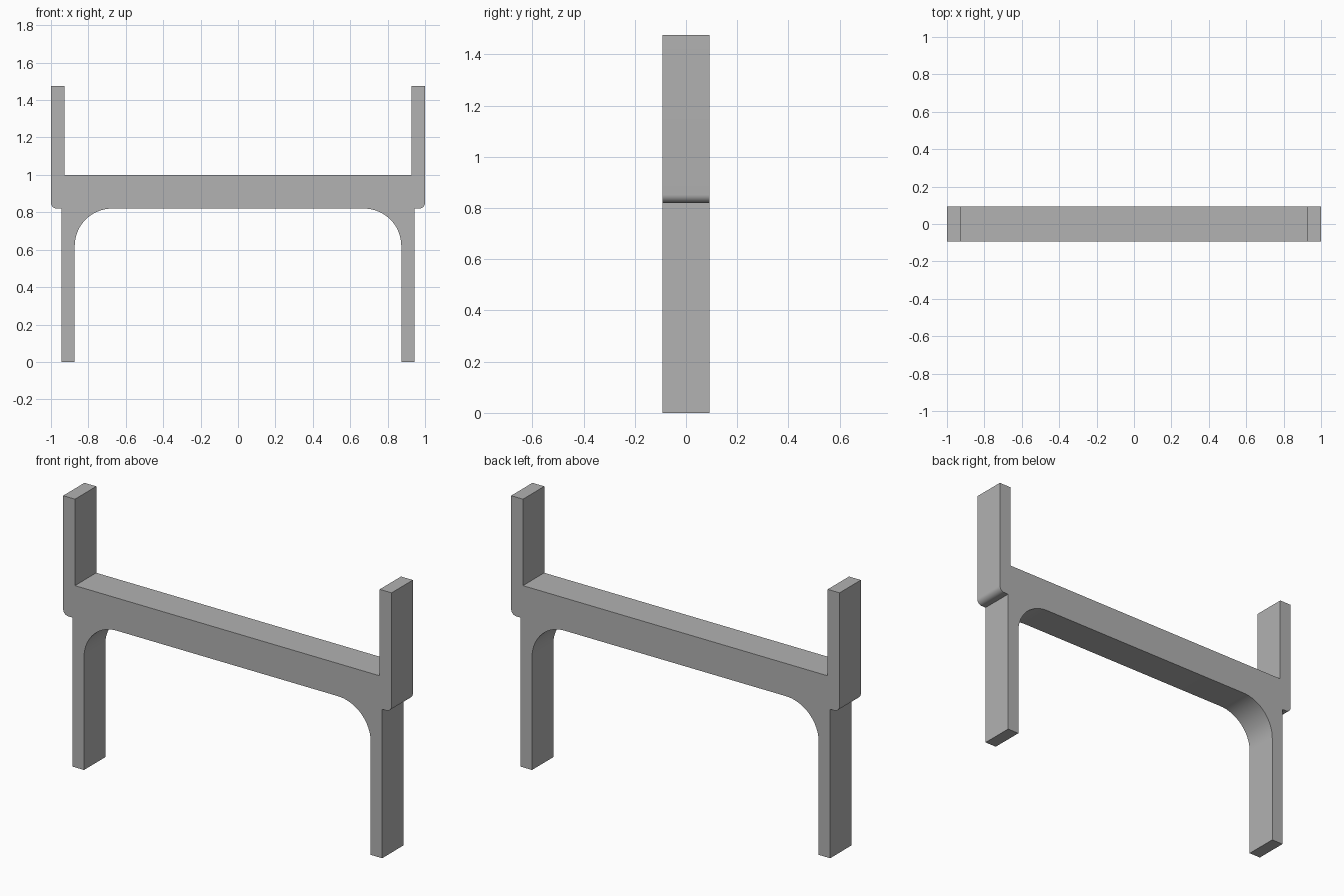
import bpy, bmesh
from math import sin, cos, radians

if "Cube" in bpy.data.objects:
    bpy.data.objects.remove(bpy.data.objects["Cube"], do_unlink=True)

HALF_DEPTH = 0.0925
POST_IN, LEG_OUT, LEG_IN = 0.928, 0.943, 0.873
TOP, BEAM_TOP, BEAM_BOTTOM = 1.476, 1.0, 0.82
FILLET, CORNER = 0.2, 0.032

grey = bpy.data.materials.new("plain grey")
grey.use_nodes = True
colour = (0.445, 0.445, 0.445, 1)
grey.diffuse_color = colour
grey.node_tree.nodes["Principled BSDF"].inputs["Base Color"].default_value = colour


def arc(cx, cz, r, start, end, steps):
    angles = [radians(start + (end - start) * i / steps) for i in range(steps + 1)]
    return [(cx + r * cos(a), cz + r * sin(a)) for a in angles]


# Outline of the left half: post, rounded beam corner, leg, inner fillet
half = [(POST_IN, BEAM_TOP), (POST_IN, TOP), (1, TOP)]
half += arc(1 - CORNER, BEAM_BOTTOM + CORNER, CORNER, 0, -90, 10)
half += [(LEG_OUT, BEAM_BOTTOM), (LEG_OUT, 0), (LEG_IN, 0)]
half += arc(LEG_IN - FILLET, BEAM_BOTTOM - FILLET, FILLET, 0, 90, 24)

# Mirror the half outline and extrude it through the depth
outline = half + [(-x, z) for x, z in reversed(half)]
bm = bmesh.new()
face = bm.faces.new([bm.verts.new((x, -HALF_DEPTH, z)) for x, z in outline])
back = bmesh.ops.extrude_face_region(bm, geom=[face])["geom"]
bmesh.ops.translate(bm, vec=(0, 2 * HALF_DEPTH, 0),
                    verts=[v for v in back if isinstance(v, bmesh.types.BMVert)])
bmesh.ops.recalc_face_normals(bm, faces=bm.faces)
mesh = bpy.data.meshes.new("support_frame")
bm.to_mesh(mesh)
bm.free()
mesh.materials.append(grey)

# Support frame with smooth fillets and sharp edges
frame = bpy.data.objects.new("support_frame", mesh)
bpy.context.collection.objects.link(frame)
bpy.context.view_layer.objects.active = frame
frame.select_set(True)
bpy.ops.object.shade_smooth_by_angle(angle=radians(30))
